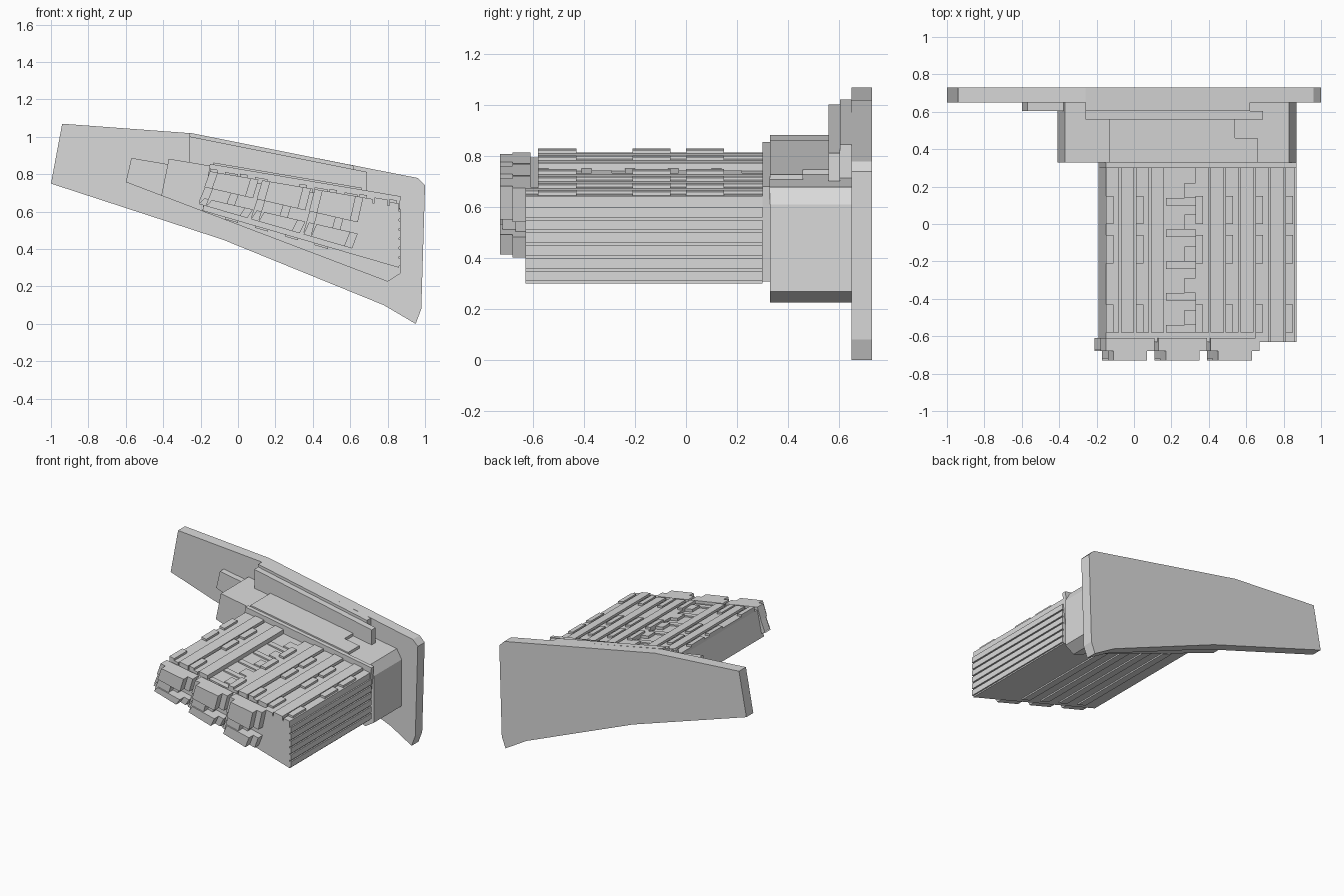
import bpy
import bmesh

default_cube = bpy.data.objects.get("Cube")
if default_cube:
    bpy.data.objects.remove(default_cube, do_unlink=True)

grey = bpy.data.materials.new("plain grey")
grey.use_nodes = True
grey.diffuse_color = (.7, .7, .7, 1)
grey.node_tree.nodes["Principled BSDF"].inputs["Base Color"].default_value = grey.diffuse_color


def build(name, parts):
    """Make one object from x-z profiles, each extruded from front to back."""
    bm = bmesh.new()
    for profile, front, back in parts:
        face = bm.faces.new([bm.verts.new((x, front, z)) for x, z in profile])
        result = bmesh.ops.extrude_face_region(bm, geom=[face], use_keep_orig=True)
        moved = [item for item in result["geom"] if isinstance(item, bmesh.types.BMVert)]
        bmesh.ops.translate(bm, verts=moved, vec=(0, back - front, 0))
    bmesh.ops.recalc_face_normals(bm, faces=bm.faces)
    mesh = bpy.data.meshes.new(name)
    bm.to_mesh(mesh)
    bm.free()
    mesh.materials.append(grey)
    bpy.context.collection.objects.link(bpy.data.objects.new(name, mesh))


def sloping_line(height, fall):
    return lambda x: height - fall * x


# Sloping lines that bound the parts
lip_top = sloping_line(.95, .2)
block_top = sloping_line(.82, .17)
block_bottom = sloping_line(.53, .38)
body_top = sloping_line(.77, .17)
body_bottom = sloping_line(.55, .29)


def body_middle(x):
    return (body_top(x) + body_bottom(x)) / 2


def panel(left, right, upper=body_top, lower=body_bottom, above=0, below=0, lean=0):
    """Profile between two sloping lines, its foot shifted left by lean."""
    head = [(x, upper(x) + above) for x in (left, right)]
    foot = [(x - lean, lower(x - lean) - below) for x in (right, left)]
    return head + foot


def bar(line, left, right, above, below=.01):
    """Thin profile lying along one sloping line."""
    return panel(left, right, upper=line, lower=line, above=above, below=below)


# Main depth stations, from the front to the back
cap_front, cell_front, core_front, fin_front = -.73, -.68, -.63, -.58
body_back, block_front, lip_front, plate_front, plate_back = .3, .33, .56, .65, .73
lip_step = (lip_front + plate_front) / 2

# Back plate
outline = [(-1, .75), (-.94, 1.07), (-.26, 1.02), (.96, .78), (1, .74),
           (.98, .08), (.95, 0), (.78, .1), (-.08, .45)]
build("back_plate", [(outline, plate_front, plate_back)])

# Stepped lip and side tab in front of the plate
build("upper_lip", [
    (panel(-.26, .69, upper=lip_top, lower=block_top), lip_front, lip_step),
    (panel(-.26, .62, upper=lip_top, lower=block_top, above=.02), lip_step, plate_front)])
tab = panel(-.57, -.36, upper=block_top, lower=block_bottom, above=-.03, lean=.03)
build("side_tab", [(tab, lip_step, plate_front)])

# Mounting block with a chamfered end
block = [(x, block_top(x)) for x in (-.37, .83)]
block += [(.87, .61), (.87, .27)]
block += [(x, block_bottom(x)) for x in (.8, -.41)]
build("mounting_block", [(block, block_front, plate_front)])

# Raised cover on the block, notched at one corner
build("block_cover", [
    (bar(block_top, -.13, .54, above=.02), block_front, lip_front),
    (bar(block_top, .54, .66, above=.02), block_front, lip_front - .1)])

# Flange and core of the body
flange = panel(-.15, .87, above=.06, lean=.04)
build("body_flange", [(flange, body_back, block_front)])
core = panel(-.15, .86, lean=.04)
core[2] = (.86, body_bottom(.86))
build("body_core", [(core, core_front, body_back)])

# Ribs along both ends of the body
ribs = []
for step in range(6):
    low = .31 + step * .05
    high = low + .04
    ribs.append(([(.85, low), (.87, low), (.87, high), (.85, high)], core_front, body_back))
build("end_ribs", ribs)

# Lengthwise fins above and below, split by grooves and one wide channel
pitch = .08
channel_left, channel_right = .17, .33
top_fins, lower_fins, rails = [], [], []
for index in range(13):
    left = index * pitch - .15
    right = min(left + pitch - .01, .86)
    lift = .02 + .01 * (index % 2)
    front = fin_front if index < 10 else core_front
    if not channel_left - pitch / 2 < left < channel_right - pitch / 2:
        top_fins.append((bar(body_top, left, right, above=lift), front, body_back))
        # Broken rails on every second fin
        if index % 2 == 0:
            for start in (fin_front, -.21, 0):
                rails.append((bar(body_top, left, left + pitch / 2, above=.035),
                              start, start + .15))
    if index < 9:
        lower_fins.append((bar(body_bottom, left, right, above=.03, below=lift - .02),
                           fin_front, body_back))
build("top_fins", top_fins)
build("lower_fins", lower_fins)
build("top_rails", rails)

# Ladder bars in the wide channel
ladder = []
for step in range(5):
    start = fin_front + step * .17
    ladder.append((bar(body_top, channel_left, channel_right, above=.01), start, start + .04))
    ladder.append((bar(body_top, .27, channel_right, above=.02), start + .04, start + .12))
build("channel_ladder", ladder)


# Front cells, each with a slot cut into one side
def slotted_cell(left, right, front, back):
    lean = .06
    return [
        (panel(left, right, lower=body_middle, above=.02, below=-.03, lean=lean / 2),
         front, back),
        (panel(left - lean / 2, right - lean / 2, upper=body_middle, above=-.03, below=-.03,
               lean=lean / 2), front, back),
        (panel(left, right - pitch, below=-.04, lean=lean), front + .01, back)]


cells, caps = [], []
for index in range(3):
    left = index * .28 - .15
    right = left + .26
    cells += slotted_cell(left, right, cell_front, core_front + .02)
    caps += slotted_cell(left + .04, right - .04, cap_front, cell_front + .02)
build("front_cells", cells)
build("front_caps", caps)
